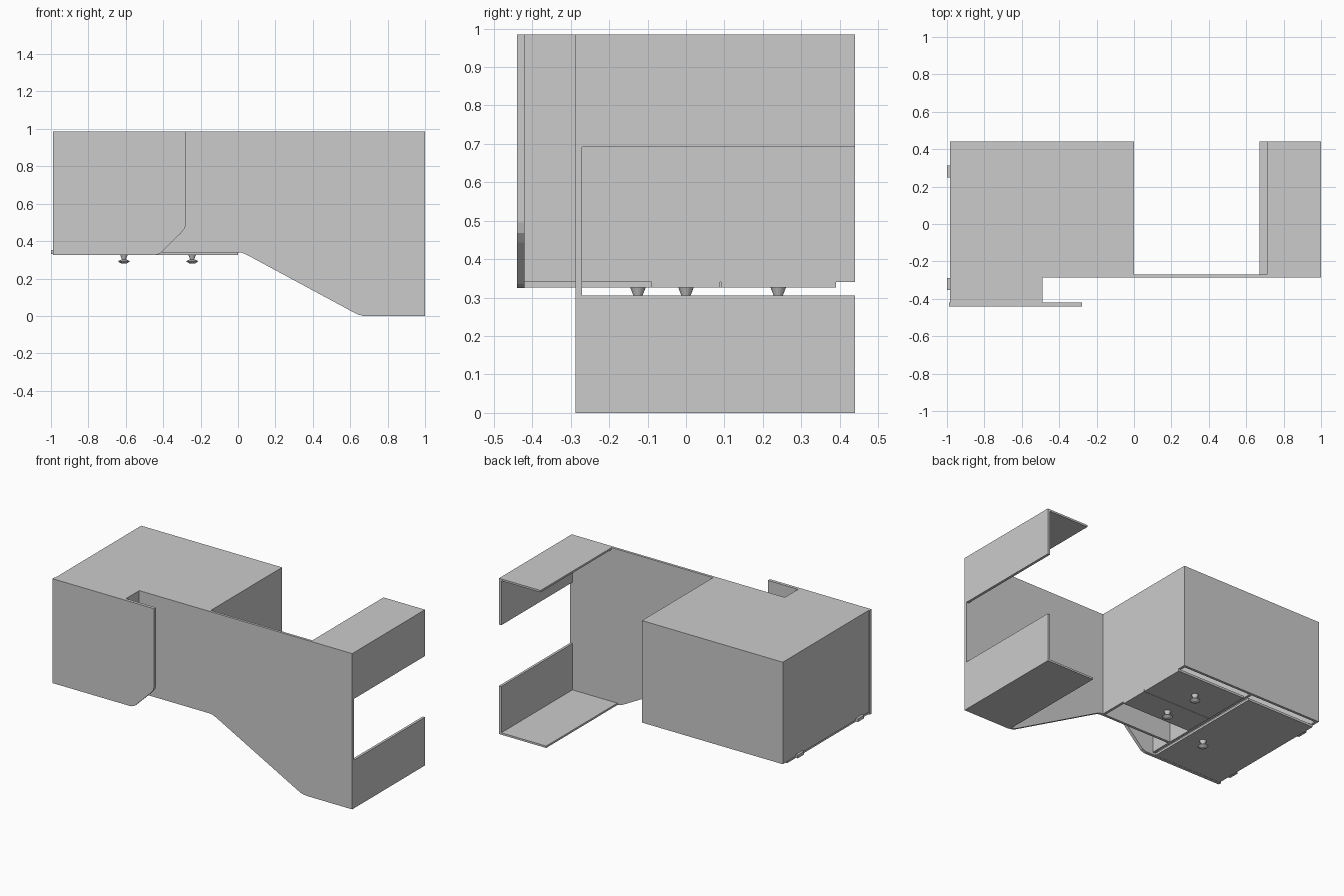
import bpy, bmesh, math

if "Cube" in bpy.data.objects:
    bpy.data.objects.remove(bpy.data.objects["Cube"])

T = 0.016      # sheet thickness
Z0, Z1 = 0.34, 0.985
FRONT = -0.287  # outer face of the long front panel


def finish(name, bm):
    bmesh.ops.recalc_face_normals(bm, faces=bm.faces)
    me = bpy.data.meshes.new(name)
    bm.to_mesh(me)
    bm.free()
    ob = bpy.data.objects.new(name, me)
    bpy.context.collection.objects.link(ob)
    return ob


def box(name, x0, x1, y0, y1, z0, z1):
    bm = bmesh.new()
    bmesh.ops.create_cube(bm, size=1)
    for v in bm.verts:
        v.co = (x0 + (v.co.x + .5) * (x1 - x0),
                y0 + (v.co.y + .5) * (y1 - y0),
                z0 + (v.co.z + .5) * (z1 - z0))
    return finish(name, bm)


def prism(name, pts, a, b, axis):
    """Extrude an outline: axis 'y' takes (x, z) points, axis 'z' takes (x, y)."""
    bm = bmesh.new()
    place = (lambda p, d: (p[0], d, p[1])) if axis == 'y' else (lambda p, d: (p[0], p[1], d))
    lo = [bm.verts.new(place(p, a)) for p in pts]
    hi = [bm.verts.new(place(p, b)) for p in pts]
    bm.faces.new(lo)
    bm.faces.new(hi[::-1])
    n = len(pts)
    for i in range(n):
        j = (i + 1) % n
        bm.faces.new((lo[i], lo[j], hi[j], hi[i]))
    return finish(name, bm)


def foot(name, x, y):
    """Levelling foot: lathe of a short profile."""
    prof = [(0, .326), (.020, .326), (.011, .303), (.030, .294), (.030, .290), (.014, .280), (0, .280)]
    bm = bmesh.new()
    vs = [bm.verts.new((r, 0, z)) for r, z in prof]
    es = [bm.edges.new(p) for p in zip(vs, vs[1:])]
    bmesh.ops.spin(bm, geom=vs + es, cent=(0, 0, 0), axis=(0, 0, 1),
                   angle=2 * math.pi, steps=16)
    bmesh.ops.remove_doubles(bm, verts=bm.verts, dist=1e-5)
    bmesh.ops.translate(bm, verts=bm.verts, vec=(x, y, 0))
    return finish(name, bm)


# Cabinet top, with the step behind the front door
prism("cabinet_top", [(-.985, -.42), (-.49, -.42), (-.49, FRONT), (0, FRONT),
                      (0, .44), (-.985, .44)], Z1 - T, Z1, 'z')

# Cabinet walls
box("cabinet_back", -.985, 0, .44 - T, .44, Z0, Z1 - T)
box("cabinet_left_wall", -.985, -.985 + T, -.42, .44 - T, Z0, Z1 - T)
box("cabinet_divider", -.49 - T, -.49, -.42, .44 - T, Z0, Z1 - T)
box("cabinet_right_wall", -T, 0, FRONT + T, .44 - T, Z0, Z1 - T)

# Underside panels, leaving the slot behind the front panel open
box("left_bottom_panel", -.98, -.51, -.42, .39, .326, Z0)
box("right_bottom_panel_rear", -.475, 0, .091, .39, .326, Z0)
box("right_bottom_panel_middle", -.475, 0, -.09, .089, .326, Z0)

# Front door plate with a cut lower corner
prism("front_door", [(-.99, .325), (-.44, .325), (-.415, .335), (-.305, .443),
                     (-.285, .468), (-.278, .495), (-.278, Z1), (-.99, Z1)],
      -.44, -.42, 'y')

# Long front panel sloping down to the right foot
prism("long_front_panel", [(-.49, Z0), (0, Z0), (.02, .338), (.045, .328), (.62, .018),
                           (.645, .006), (.68, 0), (1, 0), (1, Z1), (-.49, Z1)],
      FRONT, FRONT + T, 'y')

# Right end: upper and lower angle-shaped rails
for name, z0, z1, p0, p1, px in (("lower", 0, .305, 0, .012, .67),
                                 ("upper", .692, Z1, Z1 - .012, Z1, .71)):
    box(name + "_end_panel", 1 - T, 1, FRONT + T, .44, z0, z1)
    box(name + "_end_flange", px, 1 - T, FRONT + T, .44, p0, p1)

# Small clips on the left side
for i, y in enumerate((-.32, .28)):
    box(f"side_clip_{i + 1}", -1, -.98, y - .032, y + .032, .332, .352)

# Levelling feet
for i, (x, y) in enumerate(((-.245, .24), (-.245, 0), (-.61, -.125))):
    foot(f"levelling_foot_{i + 1}", x, y)
